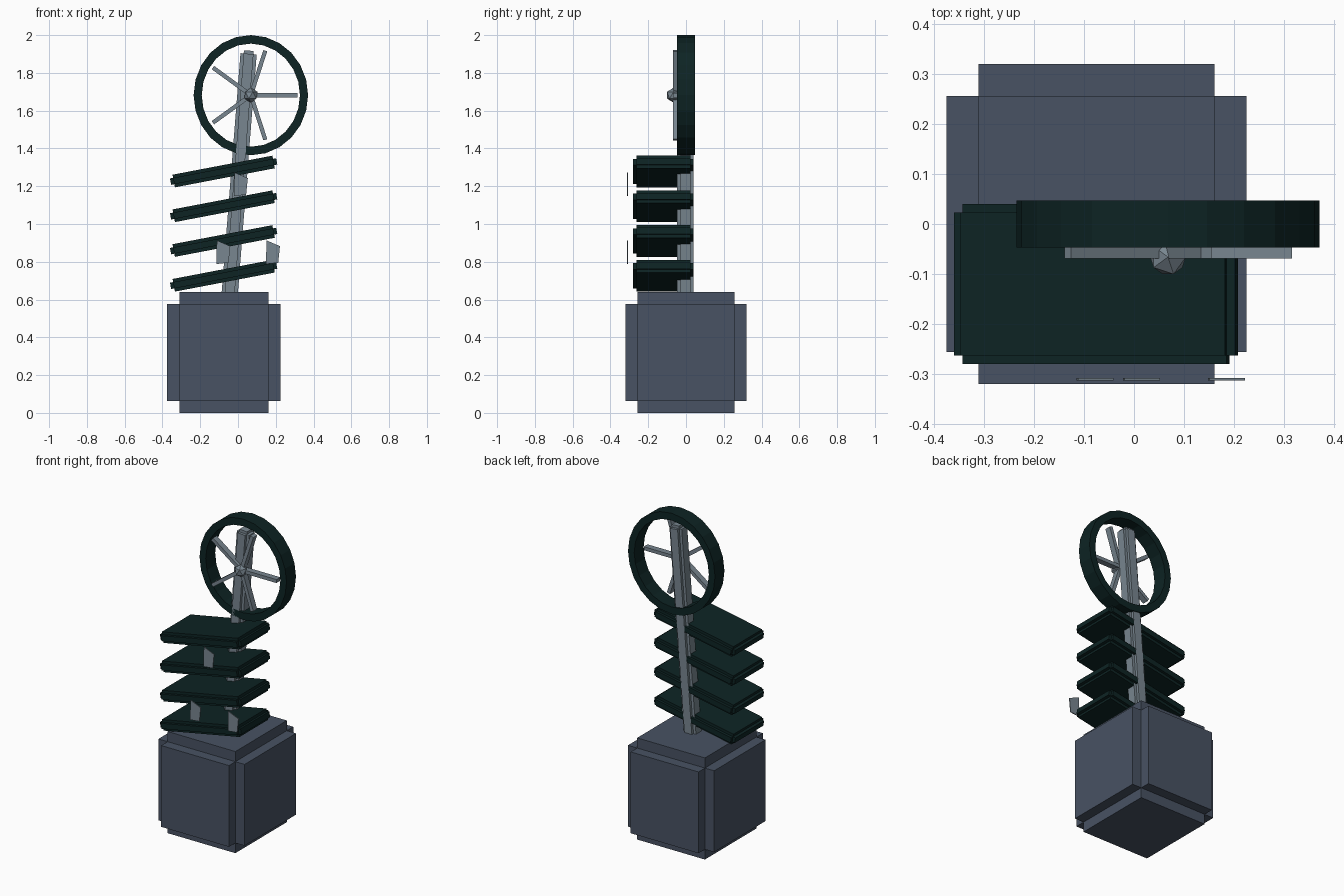
import bpy, bmesh, math
from mathutils import Matrix, Vector

old = bpy.data.objects.get("Cube")
if old:
    bpy.data.objects.remove(old, do_unlink=True)


def material(name, rgb):
    m = bpy.data.materials.new(name)
    m.use_nodes = True
    m.diffuse_color = (*rgb, 1)
    m.node_tree.nodes["Principled BSDF"].inputs["Base Color"].default_value = (*rgb, 1)
    return m


SLATE = material("slate grey", (0.065, 0.085, 0.125))
STEEL = material("light steel", (0.19, 0.24, 0.28))
DARK = material("dark green", (0.004, 0.017, 0.017))


def finish(name, bm, mat, loc=(0, 0, 0), tilt=0):
    bmesh.ops.recalc_face_normals(bm, faces=bm.faces)
    mesh = bpy.data.meshes.new(name)
    bm.to_mesh(mesh)
    bm.free()
    mesh.materials.append(mat)
    ob = bpy.data.objects.new(name, mesh)
    ob.location = loc
    ob.rotation_euler.y = math.radians(tilt)
    bpy.context.collection.objects.link(ob)
    return ob


def add_box(bm, half, centre=(0, 0, 0)):
    size = Matrix.Diagonal((*[2 * h for h in half], 1))
    bmesh.ops.create_cube(bm, size=1, matrix=Matrix.Translation(centre) @ size)


def stepped_block(name, half, step, mat, loc, tilt=0):
    """Block with square notches along every edge: three crossed boxes."""
    bm = bmesh.new()
    for axis in range(3):
        add_box(bm, [h if i == axis else h - step for i, h in enumerate(half)])
    return finish(name, bm, mat, loc, tilt)


# Base and leaning pole
stepped_block("base", (0.3, 0.32, 0.32), 0.064, SLATE, (-0.075, 0, 0.32))
stepped_block("pole", (0.043, 0.044, 0.68), 0.017, STEEL, (0.004, -0.003, 1.24), 4.5)

# Tilted shelves
for i in range(4):
    stepped_block(f"shelf_{i + 1}", (0.286, 0.16, 0.034), 0.017, DARK,
                  (-0.076, -0.12, 0.726 + 0.184 * i), -10.8)

# Wheel rim, swept from a rectangular section and slightly narrow in x
HUB = Vector((0.068, 0, 1.682))
bm = bmesh.new()
section = [bm.verts.new((r, y, 0)) for r, y in
           ((0.273, -0.047), (0.318, -0.047), (0.318, 0.047), (0.273, 0.047))]
edges = [bm.edges.new((section[i], section[(i + 1) % 4])) for i in range(4)]
bmesh.ops.spin(bm, geom=section + edges, cent=(0, 0, 0), axis=(0, 1, 0),
               angle=math.tau, steps=24)
bmesh.ops.remove_doubles(bm, verts=bm.verts, dist=0.0005)
bmesh.ops.scale(bm, vec=(0.953, 1, 1), verts=bm.verts)
finish("wheel_rim", bm, DARK, HUB)

# Spokes and faceted hub
for i in range(5):
    bm = bmesh.new()
    add_box(bm, (0.124, 0.019, 0.011), (0.124, -0.05, 0))
    finish(f"spoke_{i + 1}", bm, STEEL, HUB, -72 * i)
bm = bmesh.new()
bmesh.ops.create_icosphere(bm, subdivisions=1, radius=0.04)
finish("hub", bm, STEEL, HUB + Vector((0, -0.066, 0)))

# Thin tags hanging in front of the shelves
for i, (x, z) in enumerate(((-0.078, 0.85), (0.185, 0.85), (0.015, 1.21))):
    bm = bmesh.new()
    outline = [(-0.034, 0.063), (0.037, 0.033), (0.028, -0.055), (-0.037, -0.062)]
    face = bm.faces.new([bm.verts.new((px, 0, pz)) for px, pz in outline])
    new = bmesh.ops.extrude_face_region(bm, geom=[face])["geom"]
    bmesh.ops.translate(bm, vec=(0, 0.005, 0),
                        verts=[v for v in new if isinstance(v, bmesh.types.BMVert)])
    finish(f"tag_{i + 1}", bm, STEEL, (x, -0.313, z))
